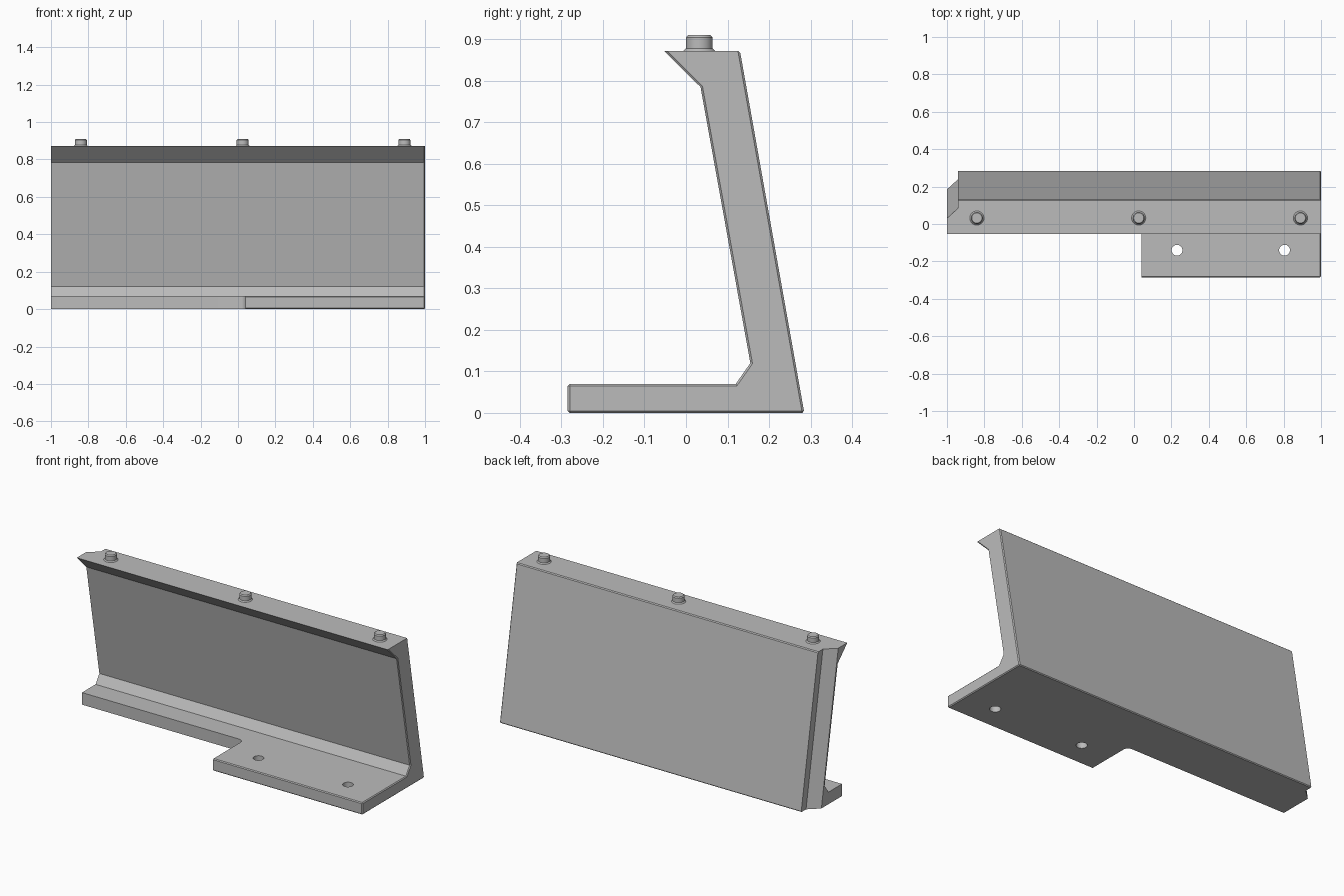
import bpy, bmesh, math
from mathutils import Vector

cube = bpy.data.objects.get("Cube")
if cube:
    bpy.data.objects.remove(cube, do_unlink=True)

grey = bpy.data.materials.new("plain grey")
grey.use_nodes = True
GREY = (0.5, 0.5, 0.5, 1)
grey.diffuse_color = GREY
grey.node_tree.nodes["Principled BSDF"].inputs["Base Color"].default_value = GREY


def prism(name, points, offset, bevel_rule=None, width=0.005):
    """Sweep a closed outline along an offset, chamfering edges picked by a rule."""
    bm = bmesh.new()
    face = bm.faces.new([bm.verts.new(p) for p in points])
    new = bmesh.ops.extrude_face_region(bm, geom=[face])["geom"]
    bmesh.ops.translate(bm, verts=[g for g in new if isinstance(g, bmesh.types.BMVert)],
                        vec=Vector(offset))
    bmesh.ops.recalc_face_normals(bm, faces=bm.faces)
    if bevel_rule:
        edges = [e for e in bm.edges if bevel_rule(*[v.co for v in e.verts])]
        bmesh.ops.bevel(bm, geom=edges, offset=width, segments=1, affect='EDGES')
    mesh = bpy.data.meshes.new(name)
    bm.to_mesh(mesh)
    bm.free()
    mesh.materials.append(grey)
    obj = bpy.data.objects.new(name, mesh)
    bpy.context.collection.objects.link(obj)
    return obj


def cut(target, cutter):
    """Subtract a cutter, then discard it."""
    cutter.hide_render = True
    mod = target.modifiers.new("cut", 'BOOLEAN')
    mod.operation, mod.solver, mod.object = 'DIFFERENCE', 'EXACT', cutter
    bpy.context.view_layer.objects.active = target
    bpy.ops.object.modifier_apply(modifier=mod.name)
    bpy.data.objects.remove(cutter, do_unlink=True)


def circle(x, y, z, r, n=32):
    return [(x + r * math.cos(math.tau * i / n), y + r * math.sin(math.tau * i / n), z)
            for i in range(n)]


# Leaning wall with foot, lip and inner chamfer; fine chamfers at the right end, foot and back top
TOP, BACK, LEAN = 0.872, 0.285, -0.155
profile = [(-BACK, 0), (BACK, 0), (BACK + LEAN, TOP), (-0.053, TOP),
           (0.035, 0.785), (0.155, 0.12), (0.12, 0.07), (-BACK, 0.07)]


def fine_edge(a, b):
    at_end = a.x > 0.99 and b.x > 0.99 and min(a.z, b.z) < TOP - 0.01
    along = abs(a.x - b.x) > 1
    foot = along and (a.z < 0.01 or a.y < -0.2)
    back_top = along and a.z > TOP - 0.01 and a.y > 0
    return at_end or foot or back_top


bracket = prism("bracket_wall", [(-1, y, z) for y, z in profile], (2, 0, 0), fine_edge)

# Cutaway at the front of the foot, with a rounded inner corner
STEP_X, STEP_Y, R = 0.04, -0.005, 0.03
outline = [(-1.2, -0.5), (STEP_X, -0.5)]
outline += [(STEP_X - R + R * math.cos(t), STEP_Y - R + R * math.sin(t))
            for t in [math.pi / 2 * i / 6 for i in range(7)]]
outline += [(-1.2, STEP_Y)]
cut(bracket, prism("foot_cutter", [(x, y, -0.1) for x, y in outline], (0, 0, 0.3)))

# Angled rebate along the left back corner, parallel to the leaning back
rebate = [(-0.94, 0.5), (-0.94, 0.24), (-1.06, 0.13), (-1.06, 0.5)]
slope = LEAN / TOP
cut(bracket, prism("rebate_cutter", [(x, y - 0.1 * slope, -0.1) for x, y in rebate],
                   (0, (TOP + 0.2) * slope, TOP + 0.2)))

# Screw holes through the foot
for x in (0.23, 0.805):
    cut(bracket, prism("hole_cutter", circle(x, -0.14, -0.1, 0.029), (0, 0, 0.3)))


# Locating studs along the top: flared collar, straight shank and chamfered tip
def stud(name, x, y):
    rings = [(TOP - 0.01, 0.038), (TOP, 0.038), (TOP + 0.006, 0.032),
             (0.904, 0.032), (0.91, 0.027)]
    bm = bmesh.new()
    loops = [[bm.verts.new(p) for p in circle(x, y, z, r)] for z, r in rings]
    for low, high in zip(loops, loops[1:]):
        for i in range(len(low)):
            j = (i + 1) % len(low)
            bm.faces.new((low[i], low[j], high[j], high[i]))
    bm.faces.new(loops[-1])
    bm.faces.new(loops[0][::-1])
    mesh = bpy.data.meshes.new(name)
    bm.to_mesh(mesh)
    bm.free()
    mesh.materials.append(grey)
    obj = bpy.data.objects.new(name, mesh)
    bpy.context.collection.objects.link(obj)
    return obj


parts = [bracket] + [stud(side + "_stud", x, 0.032)
                     for side, x in (("right", -0.84), ("middle", 0.025), ("left", 0.89))]

# Smooth round surfaces, crisp edges elsewhere
bpy.ops.object.select_all(action='DESELECT')
for obj in parts:
    obj.select_set(True)
bpy.context.view_layer.objects.active = bracket
bpy.ops.object.shade_smooth_by_angle(angle=math.radians(25))
